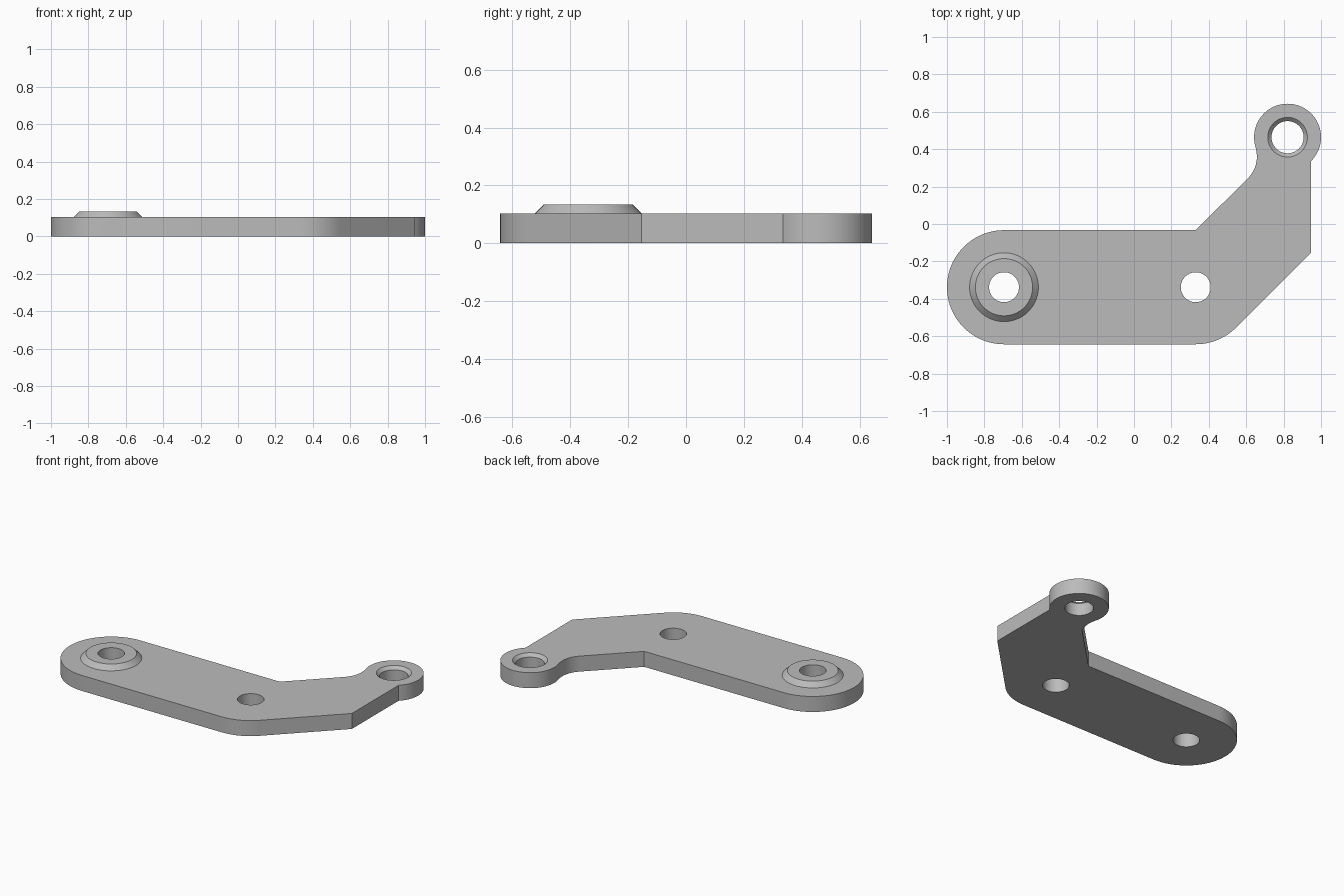
import bpy
import bmesh
from math import cos, sin, radians, sqrt, atan2, degrees

if "Cube" in bpy.data.objects:
    bpy.data.objects.remove(bpy.data.objects["Cube"], do_unlink=True)

THICK = 0.103
BOSS_TOP = 0.134
PIVOT = (-0.695, -0.338)     # rounded end with the raised boss
ELBOW = (0.33, -0.338)       # plain hole at the bend
EYE = (0.821, 0.464)         # small eye at the tip
ARM_R, EYE_R, HOLE_R = 0.305, 0.179, 0.08
EYE_HOLE_R, SINK_R, SINK_DEPTH = 0.086, 0.106, 0.02
EDGE_X = 0.945

metal = bpy.data.materials.new("grey_metal")
metal.use_nodes = True
GREY = (0.5, 0.5, 0.5, 1)
metal.diffuse_color = GREY
metal.node_tree.nodes["Principled BSDF"].inputs["Base Color"].default_value = GREY


def arc(centre, r, start, end, steps):
    """Points on an arc, angles in degrees, both ends included."""
    angles = [radians(start + (end - start) * i / steps) for i in range(steps + 1)]
    return [(centre[0] + r * cos(a), centre[1] + r * sin(a)) for a in angles]


def circle(centre, r):
    return arc(centre, r, 0, 360, 64)[:-1]


def ring(bm, points, z):
    return [bm.verts.new((x, y, z)) for x, y in points]


def wall(bm, rings):
    """Join successive rings of equal length with quads."""
    for a, b in zip(rings, rings[1:]):
        for i in range(len(a)):
            j = (i + 1) % len(a)
            bm.faces.new((a[i], a[j], b[j], b[i]))


def cap(bm, loops, up):
    """Fill the flat area between an outline and its holes."""
    edges = []
    for loop in loops:
        for i, v in enumerate(loop):
            w = loop[(i + 1) % len(loop)]
            edges.append(bm.edges.get((v, w)) or bm.edges.new((v, w)))
    bmesh.ops.triangle_fill(bm, edges=edges, use_beauty=True, normal=(0, 0, up))


def finish(bm, name):
    bmesh.ops.recalc_face_normals(bm, faces=bm.faces)
    mesh = bpy.data.meshes.new(name)
    bm.to_mesh(mesh)
    bm.free()
    mesh.materials.append(metal)
    obj = bpy.data.objects.new(name, mesh)
    bpy.context.collection.objects.link(obj)
    bpy.ops.object.select_all(action='DESELECT')
    obj.select_set(True)
    bpy.context.view_layer.objects.active = obj
    bpy.ops.object.shade_smooth_by_angle(angle=radians(25))
    return obj


# Outline of the bent arm, counter-clockwise
inner_corner = (ELBOW[0], PIVOT[1] + ARM_R)
fillet, fillet_r = (0.495, 0.36), 0.162
eye_start = degrees(atan2(-sqrt(EYE_R ** 2 - (EDGE_X - EYE[0]) ** 2), EDGE_X - EYE[0]))
to_fillet = degrees(atan2(fillet[1] - EYE[1], fillet[0] - EYE[0])) % 360
bend = arc(ELBOW, ARM_R, -90, -45, 12)
outline = arc(PIVOT, ARM_R, 90, 270, 48) + bend
outline.append((EDGE_X, bend[-1][1] + EDGE_X - bend[-1][0]))
outline += arc(EYE, EYE_R, eye_start, to_fillet, 48)
outline += arc(fillet, fillet_r, to_fillet - 180, -45, 16)[1:]
outline.append(inner_corner)

# Plate with two straight holes and one countersunk hole
bm = bmesh.new()
parts = [
    [ring(bm, outline, z) for z in (0, THICK)],
    [ring(bm, circle(PIVOT, HOLE_R), z) for z in (0, THICK)],
    [ring(bm, circle(ELBOW, HOLE_R), z) for z in (0, THICK)],
    [ring(bm, circle(EYE, r), z) for r, z in
     ((EYE_HOLE_R, 0), (EYE_HOLE_R, THICK - SINK_DEPTH), (SINK_R, THICK))],
]
for rings in parts:
    wall(bm, rings)
cap(bm, [rings[0] for rings in parts], -1)
cap(bm, [rings[-1] for rings in parts], 1)
finish(bm, "arm_plate")

# Raised bevelled boss around the pivot hole
bm = bmesh.new()
profile = ((0.184, THICK), (0.153, BOSS_TOP), (HOLE_R, BOSS_TOP), (HOLE_R, THICK))
rings = [ring(bm, circle(PIVOT, r), z) for r, z in profile]
wall(bm, rings + rings[:1])
finish(bm, "pivot_boss")
